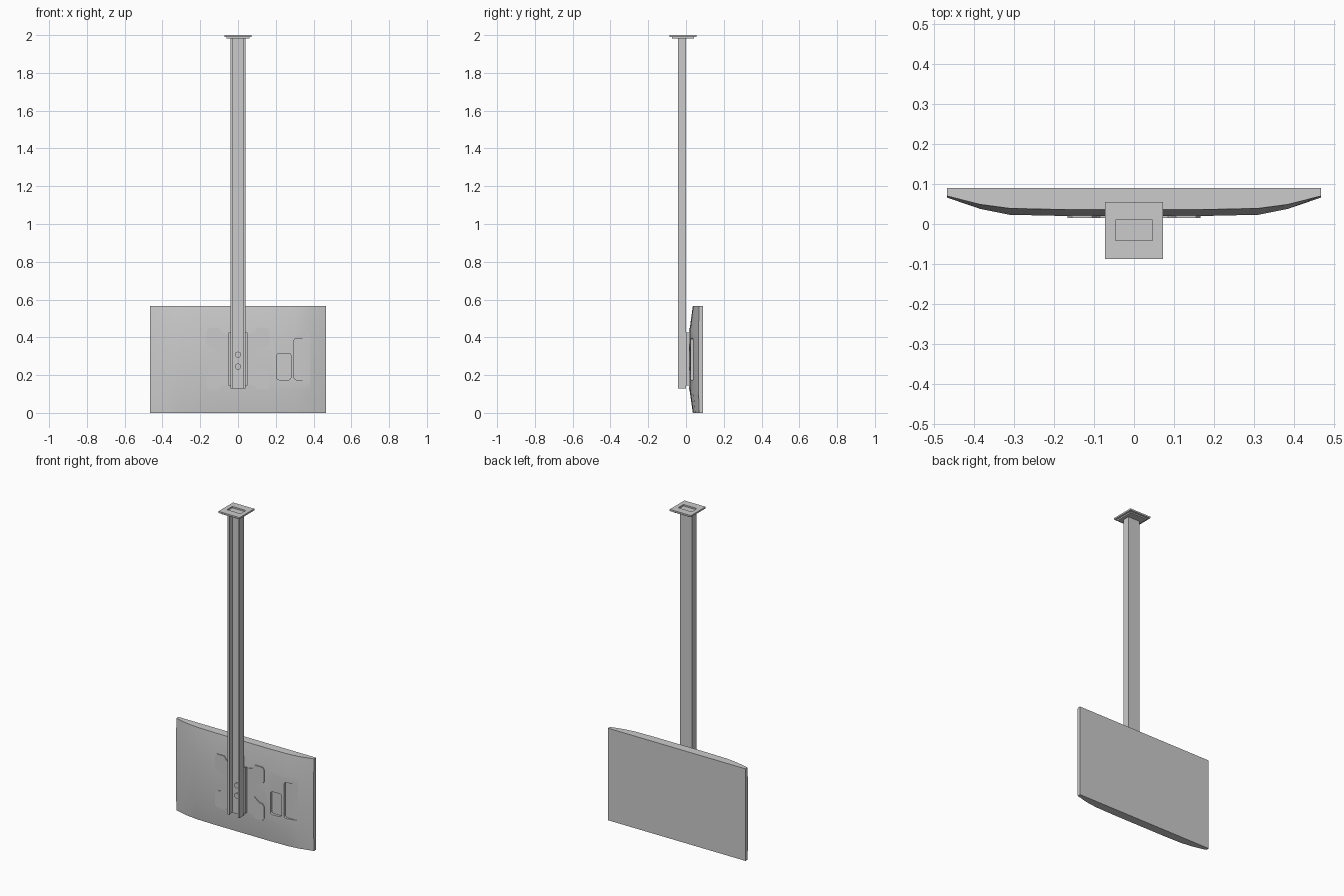
import bpy, bmesh, math

if "Cube" in bpy.data.objects:
    bpy.data.objects.remove(bpy.data.objects["Cube"])


def finish(name, bm):
    bmesh.ops.recalc_face_normals(bm, faces=bm.faces[:])
    me = bpy.data.meshes.new(name)
    bm.to_mesh(me)
    bm.free()
    ob = bpy.data.objects.new(name, me)
    bpy.context.collection.objects.link(ob)
    return ob


def prism(name, pts, offset):
    """Extrude a closed 3D outline along an offset vector."""
    bm = bmesh.new()
    face = bm.faces.new([bm.verts.new(p) for p in pts])
    ext = bmesh.ops.extrude_face_region(bm, geom=[face])
    moved = [v for v in ext['geom'] if isinstance(v, bmesh.types.BMVert)]
    bmesh.ops.translate(bm, verts=moved, vec=offset)
    return finish(name, bm)


def box(name, x0, x1, y0, y1, z0, z1):
    return prism(name, [(x0, y0, z0), (x1, y0, z0), (x1, y1, z0), (x0, y1, z0)],
                 (0, 0, z1 - z0))


def mirrored(half):
    return half + [(-x, b) for x, b in reversed(half)]


def rounded_rect(x0, x1, z0, z1, r, n=4):
    pts = []
    for k, (cx, cz) in enumerate([(x1 - r, z1 - r), (x0 + r, z1 - r),
                                  (x0 + r, z0 + r), (x1 - r, z0 + r)]):
        for i in range(n + 1):
            a = math.pi / 2 * (k + i / n)
            pts.append((cx + r * math.cos(a), cz + r * math.sin(a)))
    return pts


def cut(target, cutter):
    mod = target.modifiers.new("cut", 'BOOLEAN')
    mod.operation = 'DIFFERENCE'
    mod.solver = 'EXACT'
    mod.object = cutter
    bpy.context.view_layer.objects.active = target
    bpy.ops.object.modifier_apply(modifier=mod.name)
    bpy.data.objects.remove(cutter)


def smooth(ob, deg):
    bpy.ops.object.select_all(action='DESELECT')
    ob.select_set(True)
    bpy.context.view_layer.objects.active = ob
    bpy.ops.object.shade_smooth_by_angle(angle=math.radians(deg))


# Television: bulged rear shell with a flat screen on the +y side
half = [(0.467, 0.066, 0.070), (0.385, 0.038, 0.049), (0.31, 0.023, 0.039),
        (0.17, 0.020, 0.036), (0.0, 0.019, 0.036)]
cols = [(-x, m, e) for x, m, e in half[:-1]] + half[::-1]
bm = bmesh.new()
rows = []
for z, w in [(0, 1), (0.12, 0), (0.44, 0), (0.565, 1)]:
    rows.append([bm.verts.new((x, m + (e - m) * w, z)) for x, m, e in cols])
for a, b in zip(rows, rows[1:]):
    for i in range(len(cols) - 1):
        bm.faces.new([a[i], a[i + 1], b[i + 1], b[i]])
ext = bmesh.ops.extrude_face_region(bm, geom=bm.faces[:])
for v in ext['geom']:
    if isinstance(v, bmesh.types.BMVert):
        v.co.y = 0.09
# keep only the shell: drop any leftover interior faces
tv = finish("television", bm)

# Connector recesses in the rear shell
for x0, x1, z0, z1 in [(0.205, 0.28, 0.175, 0.315), (0.297, 0.45, 0.175, 0.395)]:
    outline = [(x, -0.02, z) for x, z in rounded_rect(x0, x1, z0, z1, 0.013)]
    cut(tv, prism("recess_cutter", outline, (0, 0.057, 0)))
smooth(tv, 30)

# Mounting plate with four arms
arm = [(0.06, 0.42), (0.085, 0.425), (0.105, 0.45), (0.155, 0.45), (0.166, 0.435),
       (0.166, 0.365), (0.155, 0.35), (0.13, 0.345), (0.10, 0.32), (0.10, 0.255),
       (0.13, 0.23), (0.155, 0.225), (0.166, 0.21), (0.166, 0.14), (0.155, 0.123),
       (0.105, 0.123), (0.085, 0.145), (0.06, 0.15)]
prism("mounting_plate", [(x, 0.015, z) for x, z in mirrored(arm)], (0, 0.009, 0))

# Folded bracket between pole and mounting plate
channel = mirrored([(0.05, 0.016), (0.05, 0.0), ][::-1][:1] + [(0.05, 0.016), (0.045, 0.016), (0.045, 0.005)])
prism("bracket", [(x, y, 0.145) for x, y in channel], (0, 0, 0.28))

# Lipped channel pole, open to the front
t = 0.005
strut = mirrored([(0.04, 0.0), (0.04, -0.043), (0.029, -0.043), (0.029, -0.043 + t),
                  (0.04 - t, -0.043 + t), (0.04 - t, -t)])
prism("pole", [(x, y, 0.13) for x, y in strut], (0, 0, 1.853))

# Bolts inside the channel
for z in (0.245, 0.308):
    ring = [(0.016 * math.cos(a), -0.014, z + 0.016 * math.sin(a))
            for a in (math.tau * i / 20 for i in range(20))]
    smooth(prism("bolt", ring, (0, 0.024, 0)), 30)

# Ceiling plate with a shallow rectangular opening above a smaller flange
plate = box("ceiling_plate", -0.072, 0.072, -0.087, 0.055, 1.99, 2.0)
cut(plate, box("opening_cutter", -0.046, 0.046, -0.041, 0.01, 1.98, 2.01))
box("ceiling_flange", -0.06, 0.06, -0.075, 0.043, 1.982, 1.991)
